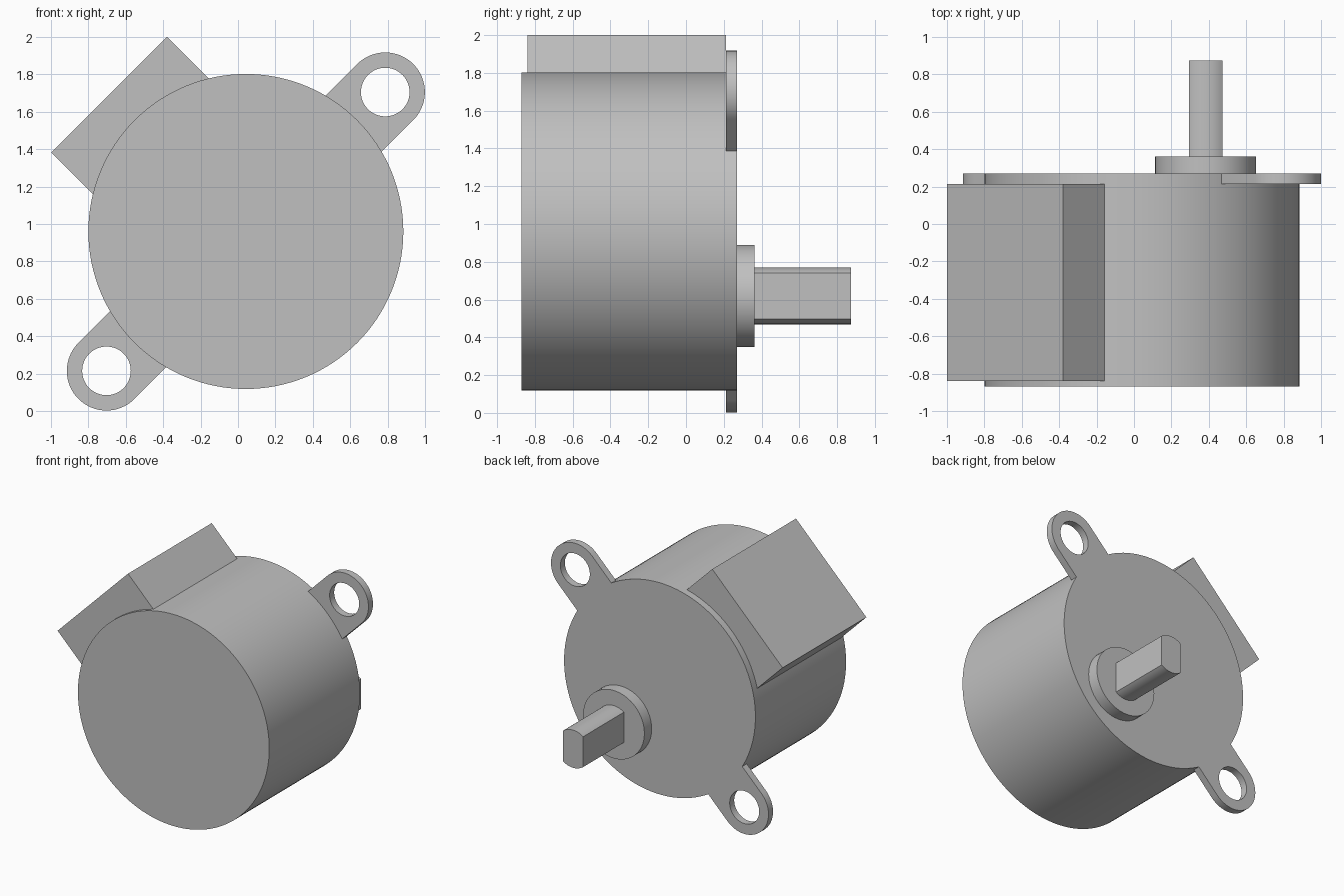
import bpy
import bmesh
from math import sin, cos, pi, asin, acos
from mathutils import Matrix, Vector

cube = bpy.data.objects.get("Cube")
if cube:
    bpy.data.objects.remove(cube, do_unlink=True)

# One plain grey for the whole motor
grey = bpy.data.materials.new("plain grey")
grey.use_nodes = True
grey.diffuse_color = (0.53, 0.53, 0.53, 1)
grey.node_tree.nodes["Principled BSDF"].inputs["Base Color"].default_value = grey.diffuse_color

CENTRE = Vector((0.042, 0.96))   # motor axis in x, z
BODY_R = 0.842
BACK = 0.27                      # mounting face
FLANGE = 0.213                   # front side of the mounting ears


def arc(radius, start, end, steps, centre=(0, 0)):
    """Points along an arc, both ends included."""
    angles = [start + (end - start) * i / steps for i in range(steps + 1)]
    return [(centre[0] + radius * cos(a), centre[1] + radius * sin(a)) for a in angles]


def circle(radius, steps, centre=(0, 0)):
    return arc(radius, 0, 2 * pi, steps, centre)[:-1]


def prism(name, outline, y0, y1, hole=None, turn=0, at=CENTRE):
    """Extrude an x-z outline along y, turned about the point 'at'."""
    bm = bmesh.new()
    rot = Matrix.Rotation(turn, 2)
    edges = []
    for loop in [outline] + ([hole] if hole else []):
        verts = []
        for p in loop:
            q = rot @ Vector(p) + at
            verts.append(bm.verts.new((q.x, y0, q.y)))
        if hole:
            edges += [bm.edges.new((v, verts[i - 1])) for i, v in enumerate(verts)]
        else:
            bm.faces.new(verts)
    if hole:
        bmesh.ops.triangle_fill(bm, edges=edges, use_beauty=True)
    grown = bmesh.ops.extrude_face_region(bm, geom=bm.faces[:], use_keep_orig=True)
    top = [g for g in grown["geom"] if isinstance(g, bmesh.types.BMVert)]
    bmesh.ops.translate(bm, verts=top, vec=(0, y1 - y0, 0))
    bmesh.ops.recalc_face_normals(bm, faces=bm.faces[:])
    mesh = bpy.data.meshes.new(name)
    bm.to_mesh(mesh)
    bm.free()
    mesh.materials.append(grey)
    obj = bpy.data.objects.new(name, mesh)
    bpy.context.collection.objects.link(obj)
    bpy.ops.object.select_all(action="DESELECT")
    obj.select_set(True)
    bpy.context.view_layer.objects.active = obj
    bpy.ops.object.shade_smooth_by_angle(angle=pi / 6)
    return obj


# Round motor can
prism("motor_body", circle(BODY_R, 128), -0.87, BACK)

# Mounting ears: rounded tab with a screw hole, inner edge follows the can
EAR_R, EAR_DIST = 0.212, 1.054
spread = asin(EAR_R / BODY_R)
ear = arc(EAR_R, -pi / 2, pi / 2, 32, (EAR_DIST, 0)) + arc(BODY_R - 0.001, spread, -spread, 16)
screw_hole = circle(0.13, 48, (EAR_DIST, 0))
for name, turn in (("upper_ear", pi / 4), ("lower_ear", -3 * pi / 4)):
    prism(name, ear, FLANGE, BACK, hole=screw_hole, turn=turn)

# Wire housing on the upper side
housing = [(0.6, -0.438), (1.035, -0.438), (1.035, 0.438), (0.6, 0.438)]
prism("wire_housing", housing, -0.84, FLANGE, turn=3 * pi / 4)

# Offset output boss and shaft with two flats
shaft_at = CENTRE + Vector((0.341, -0.341))
prism("shaft_boss", circle(0.27, 64), BACK - 0.02, 0.362, at=shaft_at)
SHAFT_R, FLAT = 0.15, 0.089
flat_angle = acos(FLAT / SHAFT_R)
shaft = (arc(SHAFT_R, flat_angle, pi - flat_angle, 20)
         + arc(SHAFT_R, pi + flat_angle, 2 * pi - flat_angle, 20))
prism("output_shaft", shaft, 0.34, 0.873, at=shaft_at)
